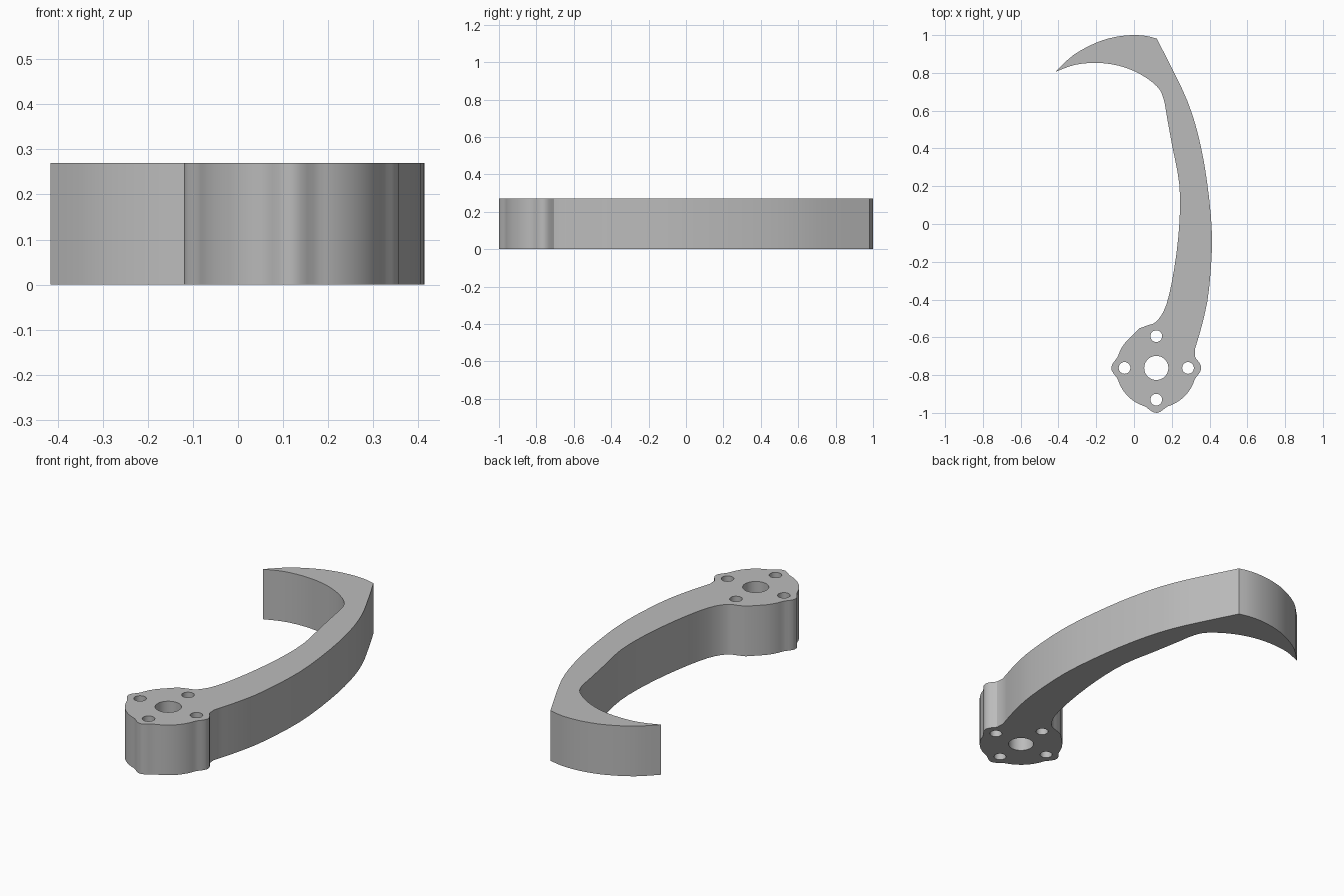
import bpy, bmesh, math
from mathutils import Vector

if "Cube" in bpy.data.objects:
    bpy.data.objects.remove(bpy.data.objects["Cube"], do_unlink=True)

HEIGHT = 0.27
HUB = Vector((0.118, -0.762))


def spline(points, steps=3):
    """Smooth path through the points (Catmull-Rom)."""
    p = [Vector(q) for q in points]
    p = [2 * p[0] - p[1]] + p + [2 * p[-1] - p[-2]]
    path = []
    for a, b, c, d in zip(p, p[1:], p[2:], p[3:]):
        for i in range(steps):
            t = i / steps
            path.append(0.5 * (2 * b + (c - a) * t + (2 * a - 5 * b + 4 * c - d) * t**2
                               + (3 * b - a - 3 * c + d) * t**3))
    return path + [p[-2]]


def polar(centre, radius, degrees):
    a = math.radians(degrees)
    return centre + radius * Vector((math.cos(a), math.sin(a)))


def hub_radius(degrees):
    """Round hub with a soft bump beside each bolt hole."""
    off = abs((degrees + 45) % 90 - 45)
    bump = 0.5 + 0.5 * math.cos(math.pi * min(off / 18, 1))
    return 0.212 + 0.026 * bump


# Outline pieces, running clockwise from the hook tip
hook_back = spline([(-0.415, 0.806), (-0.32, 0.895), (-0.2, 0.96), (-0.1, 0.99),
                    (-0.01, 1.0), (0.06, 0.996), (0.12, 0.982)])
arm_outer = spline([(0.12, 0.982), (0.203, 0.82), (0.283, 0.65), (0.34, 0.47), (0.385, 0.235),
                    (0.413, -0.06), (0.397, -0.346), (0.365, -0.515), (0.322, -0.665)])
hub_edge = [polar(HUB, hub_radius(d), d) for d in range(15, -226, -4)]
arm_inner = spline([(0.03, -0.552), (0.07, -0.537), (0.12, -0.515), (0.172, -0.425),
                    (0.214, -0.23), (0.24, 0.0), (0.24, 0.21), (0.203, 0.41), (0.177, 0.552),
                    (0.156, 0.665), (0.12, 0.73), (0.03, 0.795), (-0.08, 0.838),
                    (-0.2, 0.853), (-0.315, 0.842), (-0.415, 0.806)])
outline = hook_back + arm_outer[1:] + hub_edge + arm_inner[:-1]

# Centre bore and four bolt holes
loops = [outline, [polar(HUB, 0.064, d) for d in range(0, 360, 10)]]
for side in range(0, 360, 90):
    bolt = polar(HUB, 0.168, side)
    loops.append([polar(bolt, 0.031, d) for d in range(0, 360, 15)])

# Fill the profile and raise it
bm = bmesh.new()
edges = []
for loop in loops:
    verts = [bm.verts.new((p.x, p.y, 0)) for p in loop]
    edges += [bm.edges.new((a, b)) for a, b in zip(verts, verts[1:] + verts[:1])]
bmesh.ops.triangle_fill(bm, use_beauty=True, use_dissolve=False, edges=edges, normal=(0, 0, 1))
raised = bmesh.ops.extrude_face_region(bm, geom=bm.faces[:], use_keep_orig=True)
top = [g for g in raised["geom"] if isinstance(g, bmesh.types.BMVert)]
bmesh.ops.translate(bm, verts=top, vec=(0, 0, HEIGHT))
bmesh.ops.recalc_face_normals(bm, faces=bm.faces[:])

mesh = bpy.data.meshes.new("hooked_lever")
bm.to_mesh(mesh)
bm.free()
lever = bpy.data.objects.new("hooked_lever", mesh)
bpy.context.collection.objects.link(lever)

# Plain grey
grey = bpy.data.materials.new("grey")
grey.use_nodes = True
grey.diffuse_color = (0.5, 0.5, 0.5, 1)
grey.node_tree.nodes["Principled BSDF"].inputs["Base Color"].default_value = (0.5, 0.5, 0.5, 1)
mesh.materials.append(grey)

bpy.ops.object.select_all(action="DESELECT")
lever.select_set(True)
bpy.context.view_layer.objects.active = lever
bpy.ops.object.shade_smooth_by_angle(angle=math.radians(30))
